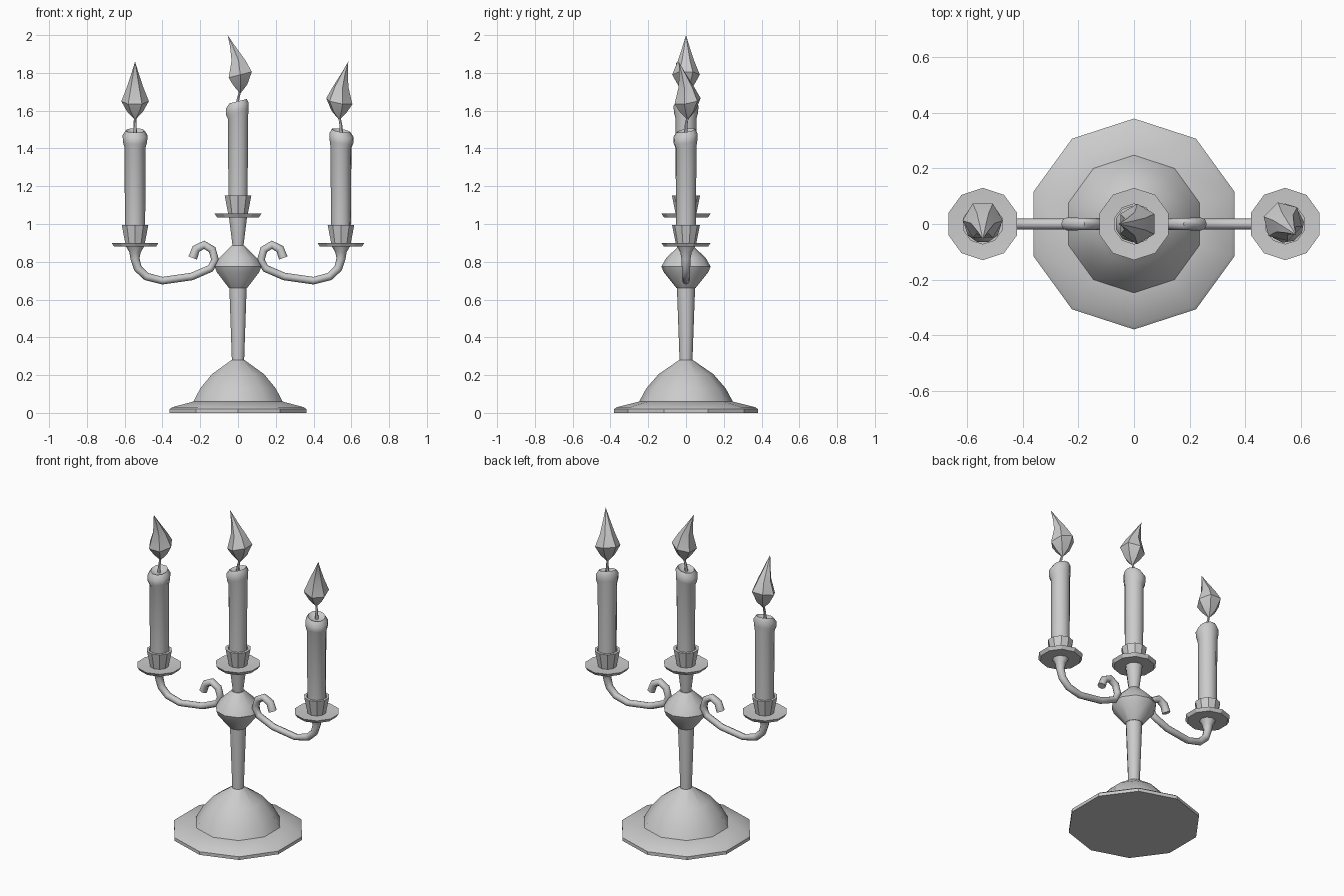
import bpy, bmesh, math
from mathutils import Matrix, Vector

cube = bpy.data.objects.get("Cube")
if cube:
    bpy.data.objects.remove(cube, do_unlink=True)

metal = bpy.data.materials.new("plain grey")
metal.use_nodes = True
GREY = (0.6, 0.6, 0.6, 1)
metal.diffuse_color = GREY
metal.node_tree.nodes["Principled BSDF"].inputs["Base Color"].default_value = GREY


def loft(name, rings, sides=10, angle=30, place=Matrix()):
    """Skin rings of (x, z, radius, tilt about y); radius 0 makes a point."""
    bm = bmesh.new()
    loops = []
    for x, z, r, tilt in rings:
        frame = Matrix.Translation((x, 0, z)) @ Matrix.Rotation(tilt, 4, 'Y')
        count = sides if r > 0 else 1
        loop = []
        for i in range(count):
            a = math.tau * i / sides + math.pi / 2
            p = Vector((r * math.cos(a), r * math.sin(a), 0))
            loop.append(bm.verts.new(place @ frame @ p))
        loops.append(loop)
    for a, b in zip(loops, loops[1:]):
        for i in range(sides):
            j = (i + 1) % sides
            quad = [a[i % len(a)], a[j % len(a)], b[j % len(b)], b[i % len(b)]]
            bm.faces.new(list(dict.fromkeys(quad)))
    for end in (loops[0], loops[-1]):
        if len(end) > 2:
            bm.faces.new(end)
    bmesh.ops.recalc_face_normals(bm, faces=bm.faces[:])
    mesh = bpy.data.meshes.new(name)
    bm.to_mesh(mesh)
    bm.free()
    obj = bpy.data.objects.new(name, mesh)
    bpy.context.collection.objects.link(obj)
    mesh.materials.append(metal)
    bpy.ops.object.select_all(action='DESELECT')
    obj.select_set(True)
    bpy.context.view_layer.objects.active = obj
    bpy.ops.object.shade_smooth_by_angle(angle=math.radians(angle))
    return obj


def lathe(name, profile, angle=30, place=Matrix()):
    return loft(name, [(0, z, r, 0) for r, z in profile], 10, angle, place)


def tube(name, path, sides=8, place=Matrix()):
    """Sweep along (x, z, radius) points, each ring square to the path."""
    rings = []
    for i, (x, z, r) in enumerate(path):
        before, after = path[max(i - 1, 0)], path[min(i + 1, len(path) - 1)]
        tilt = math.atan2(after[0] - before[0], after[1] - before[1])
        rings.append((x, z, r, tilt))
    return loft(name, rings, sides, 50, place)


# Foot and central column
lathe("foot_rim", [(.38, 0), (.38, .02), (.367, .03), (.248, .06)])
lathe("foot_dome", [(.248, .06), (.21, .13), (.145, .205), (.036, .28)], 35)
lathe("stem", [(.034, .275), (.048, .66)], 40)
lathe("stem_knob", [(.05, .66), (.118, .745), (.13, .775), (.105, .82), (.036, .885)], 42)
lathe("neck", [(.03, .88), (.05, 1.035)], 40)

# Scrolled arms, mirrored by a half turn
ARM = [(.24, .82, .024), (.222, .868, .023), (.18, .89, .022), (.137, .865, .021),
       (.121, .81, .021), (.145, .765, .02), (.245, .722, .02), (.4, .70, .02),
       (.485, .722, .021), (.53, .765, .022), (.545, .815, .024), (.545, .85, .03),
       (.545, .885, .05)]
for side, turn in (("left", 0), ("right", math.pi)):
    tube(side + "_arm", ARM, 8, Matrix.Rotation(turn, 4, 'Z'))


def candle_set(side, x, drop, flame_drop, heading):
    """Dish, cup, candle, wick and flame; the flame tip leans along heading."""
    at = Matrix.Translation((x, 0, -drop))
    turned = at @ Matrix.Rotation(math.radians(heading), 4, 'Z')
    lit = Matrix.Translation((0, 0, drop - flame_drop)) @ turned
    lathe(side + "_dish", [(.117, 1.035), (.13, 1.055), (.05, 1.05)], 30, at)
    lathe(side + "_cup", [(.053, 1.045), (.074, 1.15), (.058, 1.15), (.055, 1.13)], 30, at)
    # Candle with a swollen, sloping lip and a shallow melted top
    loft(side + "_candle", [(0, 1.06, .053, 0), (0, 1.56, .056, .1), (.004, 1.59, .064, .2),
                            (.004, 1.625, .066, .25), (0, 1.65, .05, .25),
                            (0, 1.635, .03, .1)], 10, 50, turned)
    tube(side + "_wick", [(.004, 1.62, .01), (0, 1.66, .008), (-.012, 1.71, .006)], 6, lit)
    # Flame: pinched base, wide belly, bent tip
    loft(side + "_flame", [(-.012, 1.69, 0, 0), (-.013, 1.735, .042, .1), (-.012, 1.79, .073, .25),
                           (-.003, 1.865, .043, 0), (.025, 1.935, .02, -.2),
                           (.055, 2, 0, 0)], 6, 40, lit)


candle_set("middle", 0, 0, 0, 180)
candle_set("left", .545, .155, .14, -45)
candle_set("right", -.545, .155, .14, -90)
